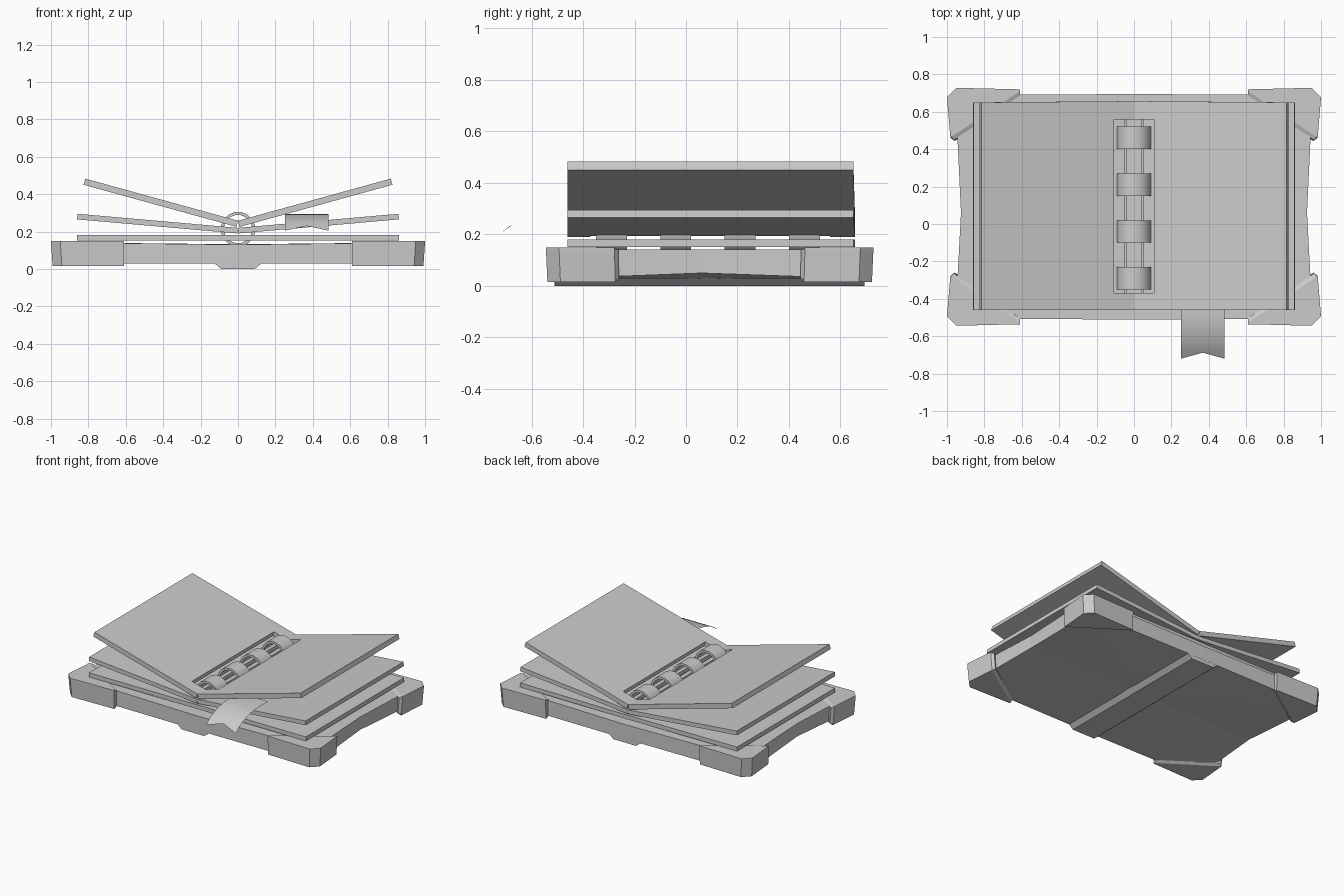
import bpy, bmesh, math

if "Cube" in bpy.data.objects:
    bpy.data.objects.remove(bpy.data.objects["Cube"])

CY = 0.092  # y centre of the binder body (ribbon shifts it back)


def make(name, verts, faces, smooth=False):
    me = bpy.data.meshes.new(name)
    me.from_pydata(verts, [], faces)
    bm = bmesh.new()
    bm.from_mesh(me)
    bmesh.ops.recalc_face_normals(bm, faces=bm.faces)
    bm.to_mesh(me)
    bm.free()
    ob = bpy.data.objects.new(name, me)
    bpy.context.collection.objects.link(ob)
    if smooth:
        for o in bpy.context.selected_objects:
            o.select_set(False)
        ob.select_set(True)
        bpy.context.view_layer.objects.active = ob
        bpy.ops.object.shade_smooth_by_angle(angle=math.radians(40))
    return ob


def loft(name, rings, smooth=False, closed=False):
    """Skin equal-length rings; cap the ends, or join last ring to first."""
    n, m = len(rings[0]), len(rings)
    verts = [v for r in rings for v in r]
    faces = []
    for k in range(m if closed else m - 1):
        a, b = k * n, (k + 1) % m * n
        faces += [(a + i, a + (i + 1) % n, b + (i + 1) % n, b + i) for i in range(n)]
    if not closed:
        faces += [tuple(range(n)), tuple(range((m - 1) * n, m * n))]
    return make(name, verts, faces, smooth)


# Cover board with waisted sides
outline = [(.955, .597), (0, .603), (-.955, .597), (-.925, -.03),
           (-.955, -.597), (0, -.603), (.955, -.597), (.925, -.03)]
verts = []
for i, (x, y) in enumerate(outline):
    verts.append((x, y + CY, .05 if abs(x) == .925 else .028))
for x, y in outline:
    verts.append((x, y + CY, .13 if x == 0 else .142))
verts += [(0, CY, .028), (0, CY, .132)]
faces = []
for i in range(8):
    j = (i + 1) % 8
    faces += [(i, j, j + 8, i + 8), (i, j, 16), (i + 8, j + 8, 17)]
make("cover", verts, faces)

# Spine ridge under the cover
prof = [(-.125, .03), (-.09, 0), (.09, 0), (.125, .03)]
loft("spine", [[(x, y + CY, z) for x, z in prof] for y in (-.602, .602)])

# Corner protectors with chamfered diagonal edge
outer = [(.61, .628), (.95, .636), (1.0, .585), (.982, .37)]
wide = [(.965, .355), (.61, .595)]
narrow = [(.975, .375), (.61, .618)]
for side, sx in (("left", -1), ("right", 1)):
    for end, sy in (("front", -1), ("back", 1)):
        rings = []
        for diag, z, s in ((narrow, .015, .991), (wide, .028, .992),
                           (wide, .141, 1), (narrow, .15, 1)):
            rings.append([(x * sx * (s if x > .9 else 1), y * s * sy + CY, z)
                          for x, y in outer + diag])
        loft(f"corner_{side}_{end}", rings)


# Page blocks: each half is a slab with a slot for the rings
def page(name, sx, length, thick, z, angle, slot):
    c, s = math.cos(math.radians(angle)), math.sin(math.radians(angle))
    pts = [(0, -.46), (length, -.46), (length, .65), (0, .657),
           (0, .56), (slot, .56), (slot, -.37), (0, -.37)]
    rings = [[(sx * (u * c - w * s), v, z + u * s + w * c) for u, v in pts]
             for w in (0, -thick)]
    loft(name, rings)


for side, sx in (("left", -1), ("right", 1)):
    page("bottom_page_" + side, sx, .86, .03, .181, 0, .037)
    page("middle_page_" + side, sx, .861, .03, .22, 5, .05)
    page("top_page_" + side, sx, .847, .034, .258, 15.4, .11)

# Binder rings
for k in range(4):
    y0 = -.29 + k * .25
    rings = []
    for i in range(16):
        a = math.tau * (i + .5) / 16
        rings.append([(r * math.cos(a), y0 + d, .213 + r * math.sin(a))
                      for r, d in ((.093, -.06), (.093, .06), (.076, .06), (.076, -.06))])
    loft(f"ring_{k + 1}", rings, smooth=True, closed=True)

# Ribbon bookmark: thin curved strip with a swallowtail end
path = [(-.35, .293), (-.46, .294), (-.52, .29), (-.58, .278),
        (-.63, .26), (-.67, .24), (-.72, .205)]
verts, faces = [], []
for k, (y, z) in enumerate(path):
    last = k == len(path) - 1
    verts += [(.25, y, z), (.368, y + (.032 if last else 0), z + (.025 if last else 0)), (.485, y, z)]
for k in range(len(path) - 1):
    for i in range(2):
        a = k * 3 + i
        faces.append((a, a + 3, a + 4, a + 1))
make("ribbon", verts, faces, smooth=True)
